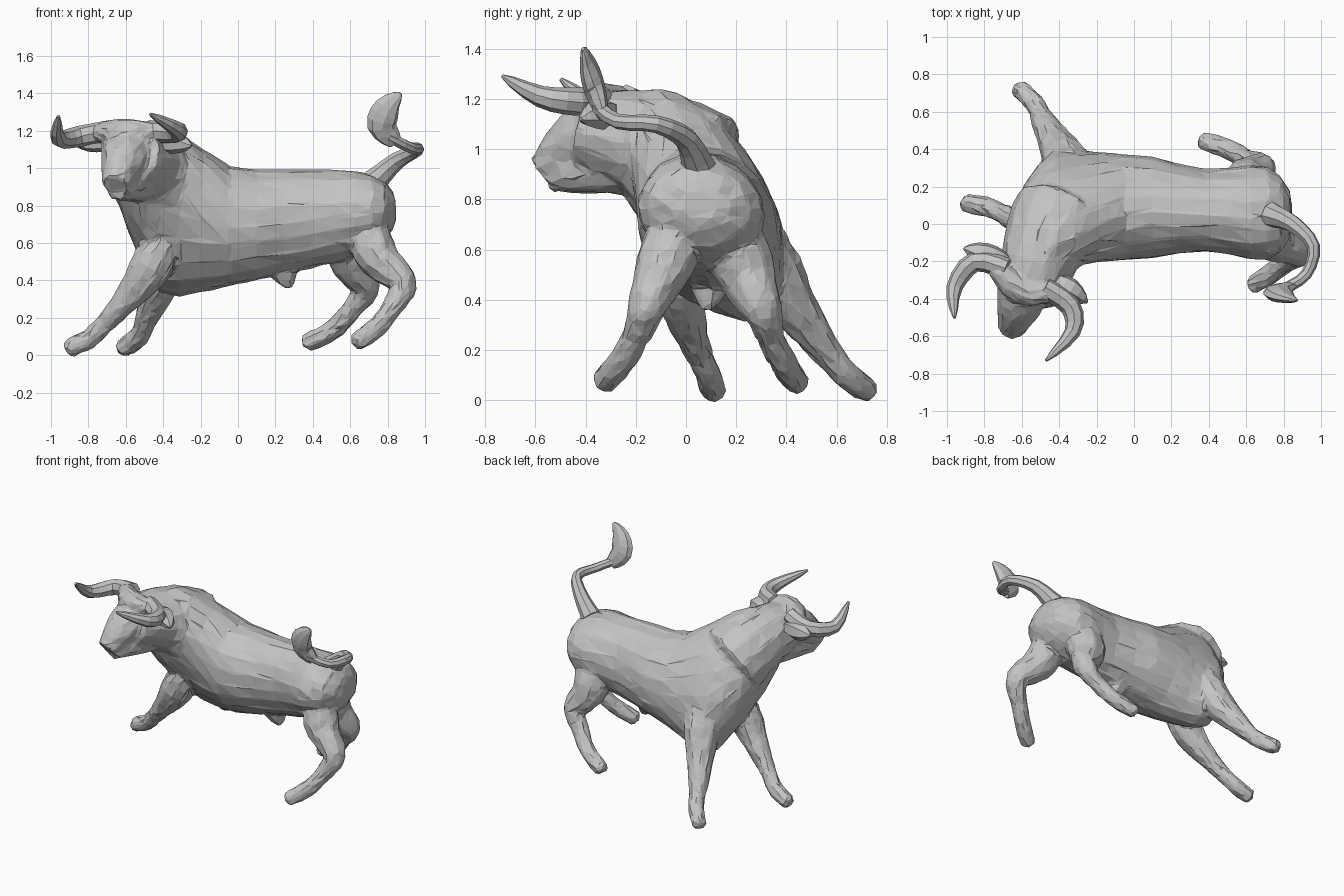
import bpy, bmesh, random
from math import cos, sin, pi, tau, sqrt
from mathutils import Vector

cube = bpy.data.objects.get("Cube")
if cube:
    bpy.data.objects.remove(cube)

random.seed(4)
grey = bpy.data.materials.new("stone_grey")
grey.use_nodes = True
shade = 0.55
grey.diffuse_color = (shade, shade, shade, 1)
grey.node_tree.nodes["Principled BSDF"].inputs["Base Color"].default_value = grey.diffuse_color


def loft(bm, rings):
    """Skin a list of rings of points into a closed tube."""
    rows = [[bm.verts.new(point) for point in ring] for ring in rings]
    count = len(rows[0])
    for near, far in zip(rows, rows[1:]):
        for i in range(count):
            j = (i + 1) % count
            bm.faces.new((near[i], near[j], far[j], far[i]))
    bm.faces.new(rows[0][::-1])
    bm.faces.new(rows[-1])


def smooth_path(points, steps):
    """Curve that passes through every point."""
    knots = [Vector(point) for point in points]
    knots = [knots[0]] + knots + [knots[-1]]
    path = []
    for before, start, end, after in zip(knots, knots[1:], knots[2:], knots[3:]):
        leave, arrive = (end - before) / 2, (after - start) / 2
        for step in range(steps):
            t = step / steps
            ease = t * t * (3 - 2 * t)
            path.append(start.lerp(end, ease)
                        + leave * t * (1 - t) ** 2 - arrive * t * t * (1 - t))
    return path + [knots[-1]]


def tube(bm, points, radius, sides=10, flat=1, steps=3):
    """Limb along a curve; radius is a rule of the way along, flat squeezes y."""
    path = smooth_path(points, steps)
    last = len(path) - 1
    side = None
    rings = []
    for i, centre in enumerate(path):
        along = (path[min(i + 1, last)] - path[max(i - 1, 0)]).normalized()
        side = side - along * side.dot(along) if side else along.orthogonal()
        side.normalize()
        up = along.cross(side)
        ring = []
        for k in range(sides):
            angle = tau * k / sides
            offset = (side * cos(angle) + up * sin(angle)) * radius(i / last)
            offset.y *= flat
            ring.append(centre + offset)
        rings.append(ring)
    loft(bm, rings)


def dome(t):
    """Rounded start, so that a limb blends into the trunk."""
    return sqrt(min(1, 0.02 + 5 * t))


def taper(start, end):
    return lambda t: (start + (end - start) * t) * dome(t)


def leaf(base, width):
    return lambda t: base * (1 - t) + width * sin(pi * t) + width / 5


def leg_shape(thigh, ankle=0.04):
    """Heavy at the top, slim at the ankle, with a small hoof."""
    def radius(t):
        hoof = 0.3 * ankle * max(0, sin(tau * (t - 0.6)))
        toe = 0.6 if t == 1 else 1
        return ((thigh - ankle) * (1 - t) ** 2.5 + ankle + hoof) * toe * dome(t)
    return radius


def finish(name, bm):
    bmesh.ops.recalc_face_normals(bm, faces=bm.faces)
    mesh = bpy.data.meshes.new(name)
    bm.to_mesh(mesh)
    bm.free()
    mesh.materials.append(grey)
    obj = bpy.data.objects.new(name, mesh)
    bpy.context.collection.objects.link(obj)
    return obj


def part(name, points, radius, sides=8, flat=1):
    bm = bmesh.new()
    tube(bm, points, radius, sides, flat)
    return finish(name, bm)


def torso_ring(u, sides=20):
    """Leaning oval across the trunk; u runs from the chest (-1) to the rump (1)."""
    x = 0.1 + 0.75 * u
    rise = min(max((0.05 - x) / 0.55, 0), 1)
    hump = rise * rise * (3 - 2 * rise)
    chest = max(0, -4 * x - 1.6)
    top = 0.99 + 0.28 * hump
    bottom = 0.38 + 0.22 * x + 0.4 * chest
    rounding = sqrt(1 - abs(u) ** 8)
    centre = 0.09 - 0.2 * chest - 0.04 * max(u, 0)
    width = (0.25 + 0.03 * cos(8 * x) + 0.07 * hump) * rounding
    height = (top - bottom) / 2 * rounding
    lean = (0.02 + 0.18 * hump) * rounding
    ring = []
    for k in range(sides):
        across, above = cos(tau * k / sides), sin(tau * k / sides)
        ring.append((x, centre + width * across - lean * above,
                     (top + bottom) / 2 + height * above))
    return ring


# Torso
body = bmesh.new()
loft(body, [torso_ring(-0.99 * cos(pi * k / 16)) for k in range(17)])

# Neck, skull, jaw, brow and belly sheath
tube(body, [(-0.36, 0.08, 0.86), (-0.48, -0.12, 1.01), (-0.57, -0.4, 1.08)],
     taper(0.3, 0.15), 14, steps=5)
tube(body, [(-0.56, -0.25, 1.09), (-0.61, -0.42, 1.04), (-0.66, -0.57, 0.91)],
     taper(0.19, 0.065), 12, steps=5)
tube(body, [(-0.5, -0.15, 0.97), (-0.57, -0.35, 0.93), (-0.65, -0.54, 0.89)],
     taper(0.16, 0.06), 12, steps=5)
tube(body, [(-0.42, -0.36, 1.19), (-0.6, -0.36, 1.19), (-0.75, -0.22, 1.19)],
     lambda t: 0.045 + 0.03 * sin(pi * t))
tube(body, [(0.22, 0.1, 0.5), (0.28, 0.08, 0.36)], taper(0.12, 0.02))

# Legs, from the shoulder or thigh down to the hoof
legs = [
    (0.17, [(-0.36, -0.03, 0.68), (-0.5, -0.02, 0.42), (-0.65, 0.03, 0.24),
            (-0.78, 0.09, 0.1), (-0.92, 0.11, 0.03)]),
    (0.19, [(-0.31, 0.2, 0.78), (-0.39, 0.38, 0.45), (-0.48, 0.54, 0.22),
            (-0.53, 0.64, 0.1), (-0.63, 0.74, 0.03)]),
    (0.19, [(0.63, 0.13, 0.83), (0.6, 0.23, 0.53), (0.68, 0.3, 0.37),
            (0.61, 0.34, 0.25), (0.5, 0.4, 0.13), (0.35, 0.45, 0.06)]),
    (0.18, [(0.68, 0, 0.83), (0.73, -0.08, 0.55), (0.88, -0.15, 0.39),
            (0.82, -0.2, 0.25), (0.74, -0.26, 0.15), (0.62, -0.34, 0.06)]),
]
for thigh, points in legs:
    tube(body, points, leg_shape(thigh), steps=5)

# Merge the flesh into one skin of rough facets
bull = finish("bull_body", body)
remesh = bull.modifiers.new("merge", "REMESH")
remesh.mode = "VOXEL"
remesh.voxel_size = 0.013
soften = bull.modifiers.new("soften", "SMOOTH")
soften.iterations = 6
facets = bull.modifiers.new("facets", "DECIMATE")
facets.ratio = 0.06
skin = bpy.data.meshes.new_from_object(
    bull.evaluated_get(bpy.context.evaluated_depsgraph_get()))
bull.modifiers.clear()
bull.data = skin
skin.shade_flat()
for vertex in skin.vertices:
    vertex.co += vertex.normal * random.uniform(-0.004, 0.005)


# Horns
def horn(t):
    return 0.05 * (1 - t ** 3) + 0.008


part("right_horn", [(-0.68, -0.24, 1.2), (-0.85, -0.2, 1.17), (-0.96, -0.34, 1.16),
                    (-0.96, -0.5, 1.28)], horn)
part("left_horn", [(-0.48, -0.34, 1.2), (-0.34, -0.44, 1.19), (-0.33, -0.58, 1.21),
                   (-0.47, -0.73, 1.29)], horn)

# Ears
ear = leaf(0.03, 0.04)
part("right_ear", [(-0.68, -0.2, 1.14), (-0.8, -0.16, 1.15), (-0.91, -0.13, 1.16)], ear, 6)
part("left_ear", [(-0.44, -0.3, 1.14), (-0.34, -0.35, 1.14), (-0.25, -0.42, 1.12)], ear, 6)

# Tail and its tuft
part("tail", [(0.73, 0.05, 0.93), (0.85, 0, 1.04), (0.96, -0.12, 1.1),
              (0.92, -0.27, 1.11), (0.8, -0.35, 1.17)],
     lambda t: 0.03 + 0.04 * (1 - t) ** 3)
part("tail_tuft", [(0.84, -0.33, 1.14), (0.77, -0.36, 1.23), (0.8, -0.39, 1.33),
                   (0.87, -0.41, 1.4)], leaf(0.03, 0.055), 8, 0.5)
